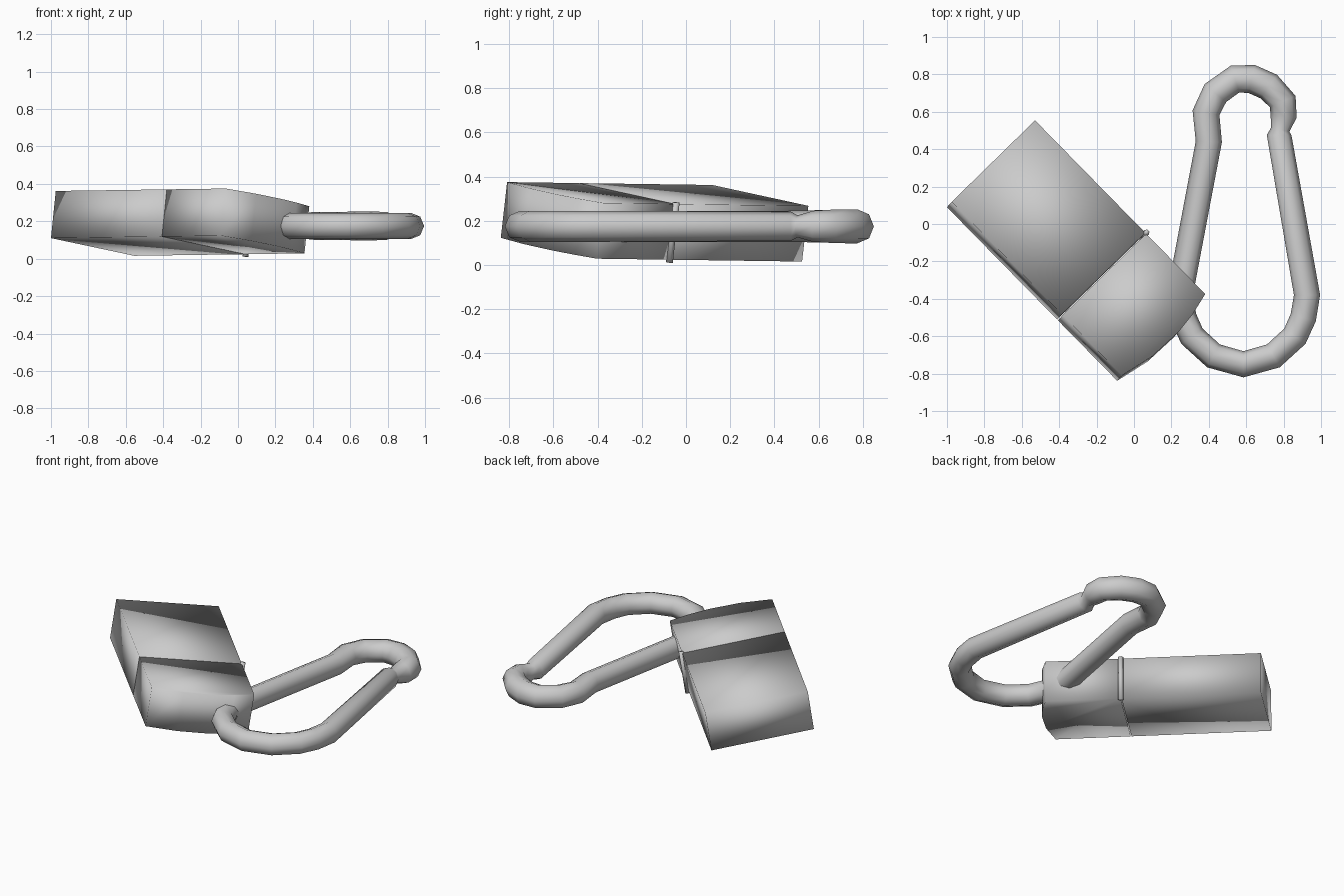
import bpy, bmesh
from mathutils import Matrix, Vector

cube = bpy.data.objects.get("Cube")
if cube:
    bpy.data.objects.remove(cube, do_unlink=True)

grey = bpy.data.materials.new("plain_grey")
grey.use_nodes = True
grey.diffuse_color = (0.6, 0.6, 0.6, 1)
grey.node_tree.nodes["Principled BSDF"].inputs["Base Color"].default_value = (0.6, 0.6, 0.6, 1)

# Case frame: x runs along the case, y across it, z through its thickness
along = Vector((0.70, -0.714, 0.01)).normalized()
across = Vector((0.706, 0.692, -0.15))
across = (across - along * across.dot(along)).normalized()
frame = Matrix((along, across, along.cross(across))).transposed().to_4x4()
frame.translation = (-1.0, 0.09, 0.11)

LENGTH, WIDTH, THICK, SEAM = 1.30, 0.63, 0.255, 0.845


def prism(name, outline, low, high):
    """Extrude a flat outline through the thickness, in the case frame."""
    bm = bmesh.new()
    base = bm.faces.new([bm.verts.new((x, y, low)) for x, y in outline])
    top = bmesh.ops.extrude_face_region(bm, geom=[base])["geom"]
    bmesh.ops.translate(bm, vec=(0, 0, high - low),
                        verts=[v for v in top if isinstance(v, bmesh.types.BMVert)])
    bmesh.ops.recalc_face_normals(bm, faces=bm.faces)
    bm.transform(frame)
    for face in bm.faces:
        face.smooth = True
    mesh = bpy.data.meshes.new(name)
    bm.to_mesh(mesh)
    bm.free()
    mesh.materials.append(grey)
    obj = bpy.data.objects.new(name, mesh)
    bpy.context.collection.objects.link(obj)
    return obj


# Case body
prism("case_body", [(0, 0), (SEAM - 0.003, 0), (SEAM - 0.003, WIDTH), (0, WIDTH)], 0, THICK)

# Lid with a gently bowed end
bow = [(LENGTH + 0.19 * t * (1 - t), WIDTH * t) for t in (0, 0.3, 0.6, 0.8, 1)]
prism("case_lid", [(SEAM + 0.003, 0)] + bow + [(SEAM + 0.003, WIDTH)], 0, THICK)

# Hinge pin on the long side at the seam
pin = [(SEAM + 0.016 * x, WIDTH + 0.006 + 0.016 * y)
       for x, y in ((1, 0), (0.5, 0.87), (-0.5, 0.87), (-1, 0), (-0.5, -0.87), (0.5, -0.87))]
prism("hinge_pin", pin, -0.012, THICK + 0.008)

# Snap hook: closed ring, given as x, y and tube radius
MID = 0.585
lower = [(0.34, -0.38), (0.32, -0.50), (0.275, -0.60), (0.16, -0.705)]
path = [(MID + x, y, 0.07) for x, y in lower] + [(MID, -0.75, 0.07)]
path += [(MID - x, y, 0.07) for x, y in reversed(lower)]
path += [(0.40, 0.44, 0.07), (0.385, 0.595, 0.073), (0.435, 0.70, 0.075), (0.54, 0.775, 0.075),
         (0.63, 0.775, 0.077), (0.72, 0.735, 0.077), (0.795, 0.655, 0.075), (0.80, 0.575, 0.07),
         (0.782, 0.505, 0.05), (0.776, 0.475, 0.066)]
curve = bpy.data.curves.new("snap_hook", "CURVE")
curve.dimensions = "3D"
curve.bevel_depth = 1
curve.bevel_resolution = 2
spline = curve.splines.new("POLY")
spline.points.add(len(path) - 1)
for point, (x, y, radius) in zip(spline.points, path):
    point.co = (x, y, 0.175, 1)
    point.radius = radius
spline.use_cyclic_u = True
curve.materials.append(grey)
hook = bpy.data.objects.new("snap_hook", curve)
bpy.context.collection.objects.link(hook)
bpy.context.view_layer.objects.active = hook
hook.select_set(True)
bpy.ops.object.convert(target="MESH")
